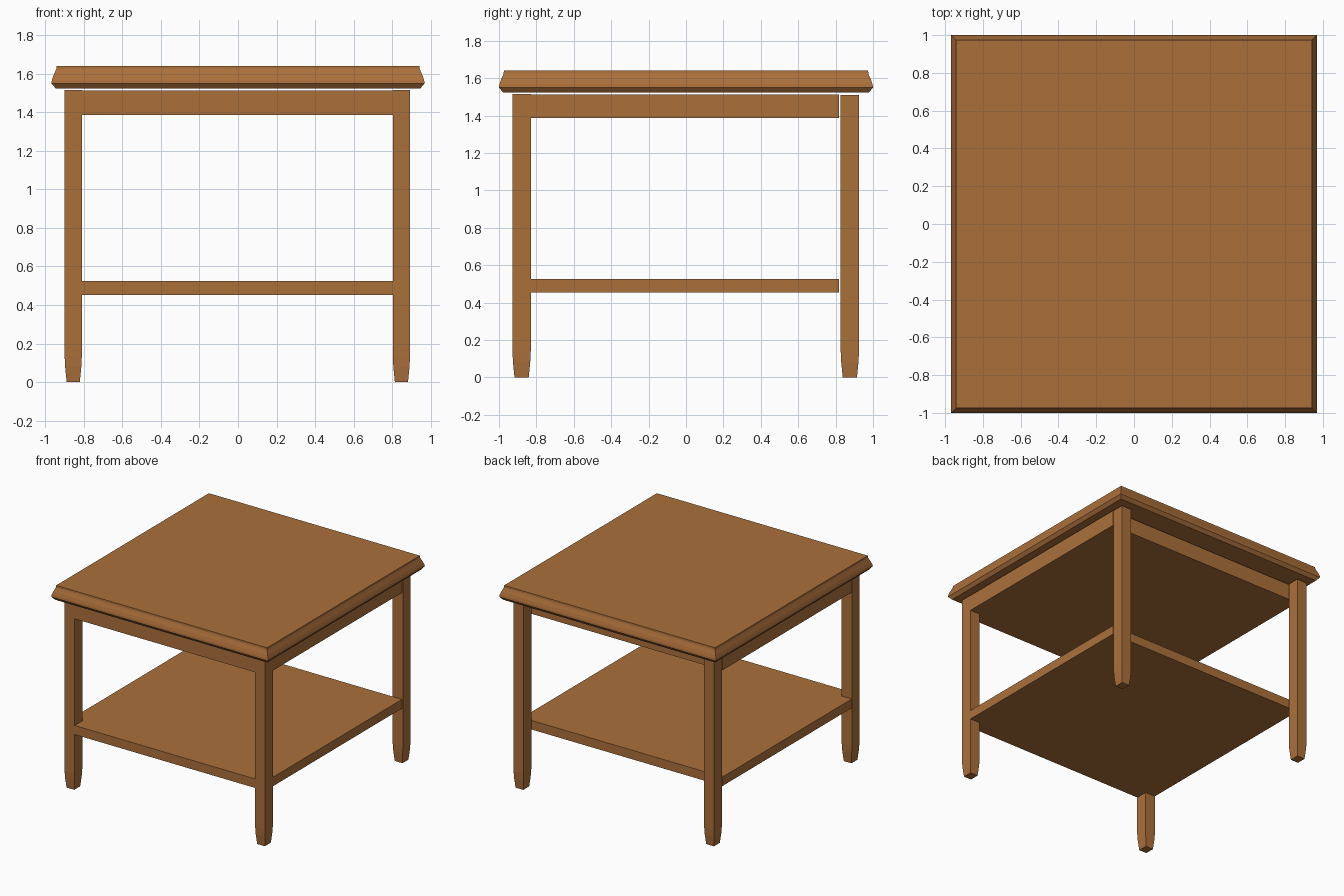
import bpy, bmesh

if "Cube" in bpy.data.objects:
    bpy.data.objects.remove(bpy.data.objects["Cube"])

wood = bpy.data.materials.new("warm brown wood")
wood.diffuse_color = (0.41, 0.16, 0.044, 1)
wood.use_nodes = True
wood.node_tree.nodes["Principled BSDF"].inputs["Base Color"].default_value = wood.diffuse_color


def stack(name, rings):
    """Solid made of rectangular rings (x0, x1, y0, y1, z), bottom to top."""
    bm = bmesh.new()
    loops = []
    for x0, x1, y0, y1, z in rings:
        loops.append([bm.verts.new(p) for p in
                      ((x0, y0, z), (x1, y0, z), (x1, y1, z), (x0, y1, z))])
    bm.faces.new(loops[0][::-1])
    bm.faces.new(loops[-1])
    for a, b in zip(loops, loops[1:]):
        for i in range(4):
            j = (i + 1) % 4
            bm.faces.new((a[i], a[j], b[j], b[i]))
    me = bpy.data.meshes.new(name)
    bm.to_mesh(me)
    bm.free()
    me.materials.append(wood)
    ob = bpy.data.objects.new(name, me)
    bpy.context.collection.objects.link(ob)
    return ob


# Tabletop with moulded edge: (inset from widest outline, height)
edge = [(0.022, 1.524), (0.0, 1.55), (0.002, 1.566), (0.01, 1.59),
        (0.019, 1.61), (0.025, 1.625), (0.026, 1.64)]
stack("tabletop", [(-0.968 + d, 0.968 - d, -1 + d, 1 - d, z) for d, z in edge])

# Legs with tapered feet
for side, x0, x1 in (("left", -0.9, -0.81), ("right", 0.803, 0.893)):
    for end, y0, y1, top in (("front", -0.928, -0.83, 1.515),
                             ("back", 0.827, 0.925, 1.51)):
        stack(f"{end}_{side}_leg", [
            (x0 + t, x1 - t, y0 + t, y1 - t, z)
            for t, z in ((0.011, 0), (0.003, 0.08), (0, 0.14), (0, top))])

# Apron slab and lower shelf, flush with the front legs and stopping short of the back legs
for name, z0, z1 in (("apron", 1.387, 1.514), ("shelf", 0.453, 0.526)):
    stack(name, [(-0.899, 0.892, -0.927, 0.818, z) for z in (z0, z1)])
